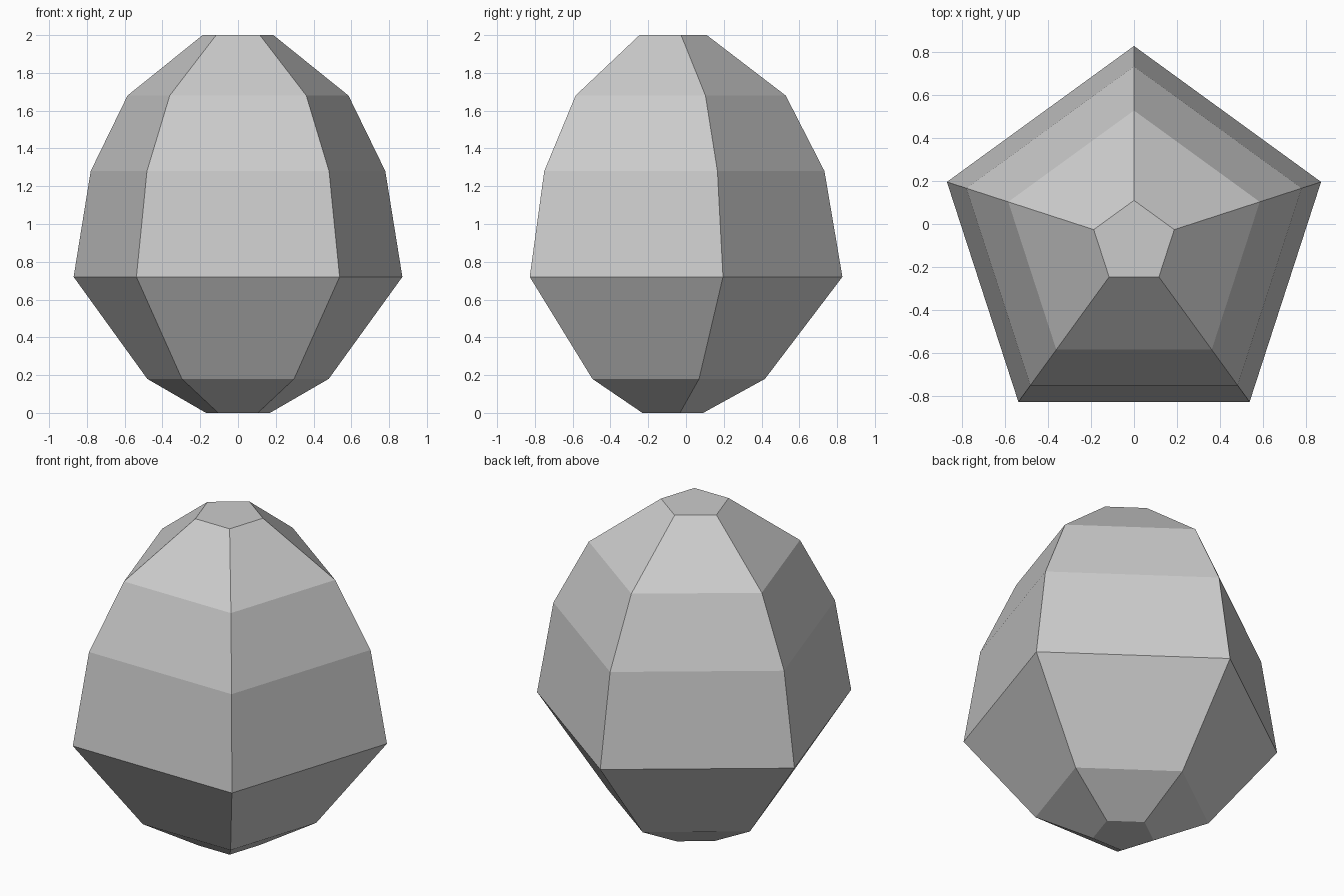
import bpy, bmesh, math

if "Cube" in bpy.data.objects:
    bpy.data.objects.remove(bpy.data.objects["Cube"])

# Plain grey material
grey = bpy.data.materials.new("light_grey")
grey.diffuse_color = (0.6, 0.6, 0.6, 1)
grey.use_nodes = True
grey.node_tree.nodes["Principled BSDF"].inputs["Base Color"].default_value = grey.diffuse_color

SIDES = 5
CENTRE_Y = -0.087
# (radius, height) of each pentagonal ring, bottom to top
PROFILE = [(0.178, 0.0), (0.505, 0.18), (0.915, 0.72),
           (0.82, 1.28), (0.615, 1.68), (0.197, 2.0)]

# Faceted egg: stacked pentagons with a corner at the back
bm = bmesh.new()
rings = []
for r, z in PROFILE:
    angles = [math.pi / 2 + 2 * math.pi * i / SIDES for i in range(SIDES)]
    rings.append([bm.verts.new((r * math.cos(a), CENTRE_Y + r * math.sin(a), z))
                  for a in angles])

# Side bands
for low, high in zip(rings, rings[1:]):
    for i in range(SIDES):
        j = (i + 1) % SIDES
        bm.faces.new((low[i], low[j], high[j], high[i]))

# Flat ends
bm.faces.new(rings[0][::-1])
bm.faces.new(rings[-1])

mesh = bpy.data.meshes.new("faceted_egg")
bm.to_mesh(mesh)
bm.free()
mesh.materials.append(grey)
egg = bpy.data.objects.new("faceted_egg", mesh)
bpy.context.collection.objects.link(egg)
